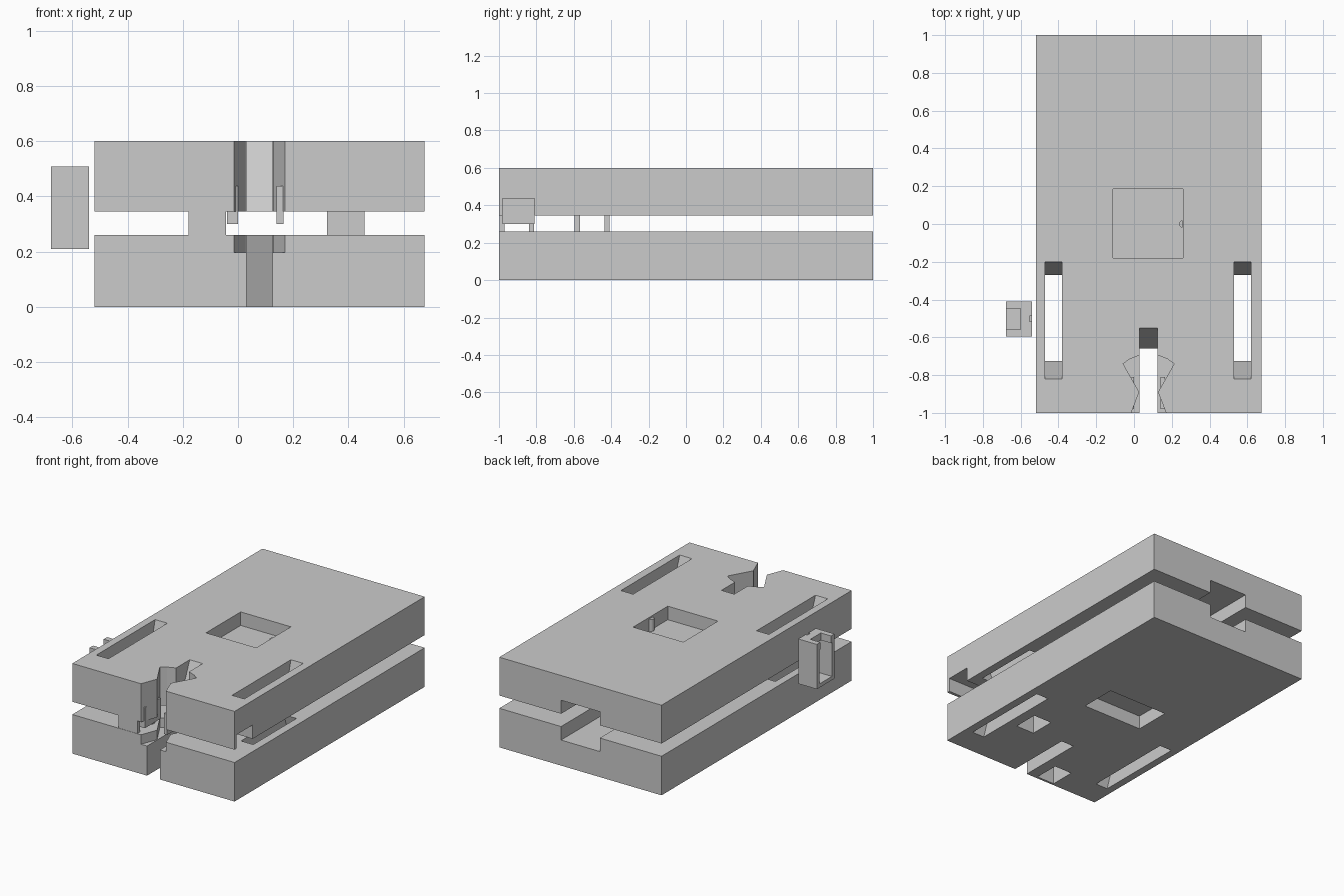
import bpy, bmesh, math

cube = bpy.data.objects.get("Cube")
if cube:
    bpy.data.objects.remove(cube)

grey = bpy.data.materials.new("plain grey")
grey.use_nodes = True
grey.diffuse_color = (0.6, 0.6, 0.6, 1)
grey.node_tree.nodes["Principled BSDF"].inputs["Base Color"].default_value = (0.6, 0.6, 0.6, 1)


def loft(name, low, high, z0, z1):
    """Solid between two outlines with equal point counts."""
    bm = bmesh.new()
    a = [bm.verts.new((x, y, z0)) for x, y in low]
    b = [bm.verts.new((x, y, z1)) for x, y in high]
    bm.faces.new(a[::-1])
    bm.faces.new(b)
    n = len(a)
    for i in range(n):
        j = (i + 1) % n
        bm.faces.new((a[i], a[j], b[j], b[i]))
    bmesh.ops.recalc_face_normals(bm, faces=bm.faces)
    mesh = bpy.data.meshes.new(name)
    bm.to_mesh(mesh)
    bm.free()
    mesh.materials.append(grey)
    obj = bpy.data.objects.new(name, mesh)
    bpy.context.collection.objects.link(obj)
    return obj


def rect(x0, x1, y0, y1):
    return [(x0, y0), (x1, y0), (x1, y1), (x0, y1)]


def box(name, x0, x1, y0, y1, z0, z1):
    r = rect(x0, x1, y0, y1)
    return loft(name, r, r, z0, z1)


def carve(obj, cutters):
    """Subtract every cutter, bake the result and drop the cutters."""
    for c in cutters:
        c.hide_render = True
        m = obj.modifiers.new("cut", "BOOLEAN")
        m.operation, m.solver, m.object = "DIFFERENCE", "EXACT", c
    bpy.context.view_layer.update()
    dg = bpy.context.evaluated_depsgraph_get()
    mesh = bpy.data.meshes.new_from_object(obj.evaluated_get(dg))
    obj.modifiers.clear()
    obj.data = mesh
    for c in cutters:
        bpy.data.objects.remove(c)


MID = 0.0775          # centre line of the slabs
LEFT, RIGHT = -0.52, 0.675
SLOTS = [(-0.47, -0.38), (0.53, 0.62)]


def slot_cutters(z_out, z_in):
    """Tapered through slots, wide outside and narrow at the gap."""
    lo, hi = min(z_out, z_in), max(z_out, z_in)
    result = []
    spans = [(x0, x1, (-0.82, -0.2), (-0.725, -0.27)) for x0, x1 in SLOTS]
    spans.append((0.03, 0.125, (-1.1, -0.55), (-1.1, -0.66)))
    for x0, x1, wide, narrow in spans:
        outer, inner = rect(x0, x1, *wide), rect(x0, x1, *narrow)
        if z_out > z_in:
            outer, inner = inner, outer
        result.append(loft("slot_cutter", outer, inner, lo, hi))
    return result


# Fan-shaped mouth, mirrored about the centre line
half = [(0.115, -1.05), (0.0925, -1.0), (0.05, -0.89), (0.135, -0.74),
        (0.1, -0.715), (0.05, -0.695)]
fan = [(MID + x, y) for x, y in half] + [(MID - x, y) for x, y in half[::-1]]

# Upper slab
upper = box("upper_slab", LEFT, RIGHT, -1, 1, 0.345, 0.6)
carve(upper, slot_cutters(0.601, 0.344) + [
    loft("fan_cutter", fan, fan, 0.3, 0.7),
    box("top_pocket_cutter", -0.11, 0.26, -0.18, 0.185, 0.51, 0.7),
    box("back_channel_cutter", -0.065, 0.22, 0.5, 1.1, 0.3, 0.435),
    box("side_channel_cutter", 0.165, 0.8, -0.98, -0.81, 0.3, 0.437)])

# Lower slab
lower = box("lower_slab", LEFT, RIGHT, -1, 1, 0, 0.26)
carve(lower, slot_cutters(-0.001, 0.261) + [
    loft("fan_cutter", fan, fan, 0.197, 0.4),
    box("base_pocket_cutter", -0.145, 0.295, -0.12, 0.125, -0.1, 0.09),
    box("back_channel_cutter", -0.065, 0.22, 0.5, 1.1, 0.17, 0.4),
    box("front_hole_cutter", -0.175, -0.045, -0.985, -0.815, -0.1, 0.2),
    box("side_hole_cutter", 0.325, 0.46, -0.585, -0.415, -0.1, 0.2)])


def clip_block(name, x, y):
    """Hollow block with an open outer side and a window through it."""
    obj = box(name, x, x + 0.137, y, y + 0.185, 0.21, 0.508)
    carve(obj, [
        box("recess_cutter", x - 0.1, x + 0.075, y + 0.037, y + 0.148, 0.24, 0.7),
        box("window_cutter", x - 0.1, x + 0.3, y + 0.027, y + 0.158, 0.235, 0.46),
        box("groove_cutter", x + 0.125, x + 0.3, y + 0.078, y + 0.107, 0.4, 0.7)])


clip_block("outer_clip", -0.677, -0.595)
clip_block("front_clip", -0.18, -0.998)
clip_block("side_clip", 0.322, -0.595)

# Hanging plates beside the mouth
for side, x0, x1 in (("right", -0.04, 0.0), ("left", 0.14, 0.165)):
    box(side + "_hanging_plate", x0, x1, -0.98, -0.81, 0.3, 0.437)

# Small pin on the wall of the top pocket
ring = [(0.258 + 0.02 * math.cos(t * math.pi / 6), 0.02 * math.sin(t * math.pi / 6))
        for t in range(3, 10)]
loft("pocket_pin", ring, ring, 0.505, 0.59)
